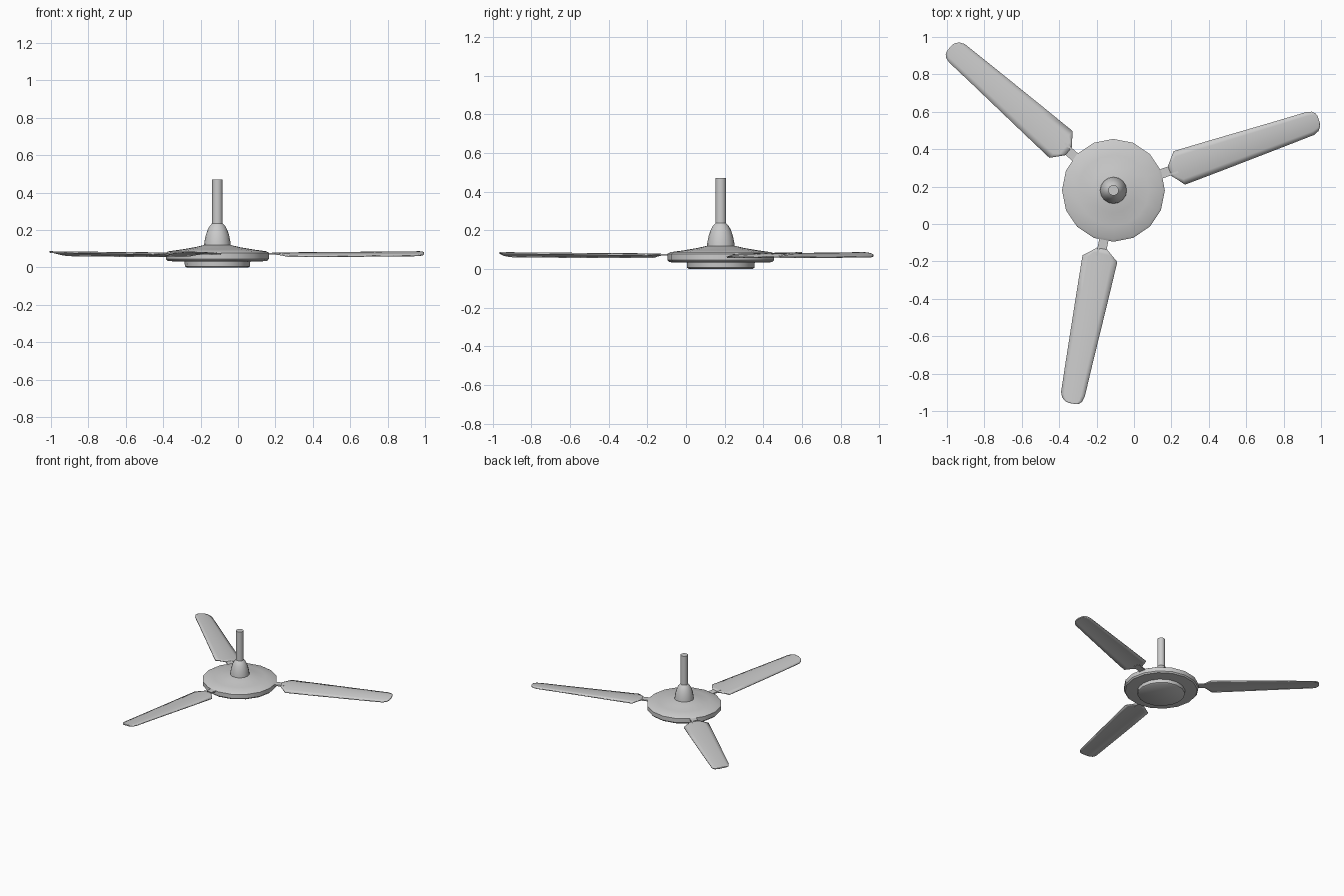
import bpy, bmesh
from math import radians, cos, sin, tau
from mathutils import Matrix

if "Cube" in bpy.data.objects:
    bpy.data.objects.remove(bpy.data.objects["Cube"])

HUB = (-0.11, 0.18, 0)


def make_object(name, bm, angle=35):
    bmesh.ops.recalc_face_normals(bm, faces=bm.faces[:])
    mesh = bpy.data.meshes.new(name)
    bm.to_mesh(mesh)
    bm.free()
    ob = bpy.data.objects.new(name, mesh)
    bpy.context.collection.objects.link(ob)
    bpy.ops.object.select_all(action='DESELECT')
    ob.select_set(True)
    bpy.context.view_layer.objects.active = ob
    bpy.ops.object.shade_smooth_by_angle(angle=radians(angle))
    return ob


def lathe(name, profile, sides=16):
    # Closed turned solid around the hub axis
    bm = bmesh.new()
    rings = [[bm.verts.new((r * cos(tau * i / sides), r * sin(tau * i / sides), z))
              for i in range(sides)] for r, z in profile]
    for a, b in zip(rings, rings[1:]):
        for i in range(sides):
            j = (i + 1) % sides
            bm.faces.new((a[i], a[j], b[j], b[i]))
    bm.faces.new(rings[0][::-1])
    bm.faces.new(rings[-1])
    make_object(name, bm).location = HUB


# Motor housing, lower cap, bell-shaped canopy and hanging rod
lathe("motor_housing", [(0.235, 0.032), (0.266, 0.035), (0.275, 0.045), (0.275, 0.078),
                        (0.262, 0.086), (0.19, 0.096), (0.12, 0.108), (0.06, 0.122)])
lathe("lower_cap", [(0.165, 0.0), (0.174, 0.006), (0.176, 0.036)])
lathe("rod_cover", [(0.072, 0.108), (0.070, 0.135), (0.063, 0.170), (0.053, 0.200),
                    (0.041, 0.222), (0.028, 0.236)])
lathe("hanging_rod", [(0.028, 0.22), (0.028, 0.47)])

# Blade outline: distance from the hub, right edge, left edge
STATIONS = [(0.318, -0.028, 0.028), (0.345, -0.060, 0.060), (0.372, -0.095, 0.093),
            (0.56, -0.089, 0.085), (0.75, -0.082, 0.076), (0.94, -0.075, 0.067),
            (1.112, -0.068, 0.060), (1.140, -0.056, 0.052), (1.155, -0.038, 0.038),
            (1.161, -0.016, 0.020)]
ACROSS = 6


def blade(name, angle):
    bm = bmesh.new()
    rows = []
    for u, lo, hi in STATIONS:
        t = (u - 0.318) / 0.843
        pitch = 0.06 + 0.07 * t
        row = []
        for k in range(ACROSS + 1):
            v = lo + (hi - lo) * k / ACROSS
            arch = (0.010 + 0.005 * t) * (1 - (v / 0.095) ** 2)
            row.append(bm.verts.new((u, v, 0.065 + pitch * v + arch)))
        rows.append(row)
    for a, b in zip(rows, rows[1:]):
        for k in range(ACROSS):
            bm.faces.new((a[k], b[k], b[k + 1], a[k + 1]))
    ob = make_object(name, bm)
    ob.location, ob.rotation_euler.z = HUB, angle
    solid = ob.modifiers.new("thickness", 'SOLIDIFY')
    solid.thickness, solid.offset = 0.008, 0


def arm(name, angle):
    bm = bmesh.new()
    bmesh.ops.create_cube(bm, size=1, matrix=Matrix.Translation((0.29, 0, 0.073))
                          @ Matrix.Diagonal((0.14, 0.05, 0.010, 1)))
    ob = make_object(name, bm)
    ob.location, ob.rotation_euler.z = HUB, angle


# Three blades on flat arms
for n in range(3):
    a = radians(19 + 120 * n)
    blade(f"blade_{n + 1}", a)
    arm(f"blade_arm_{n + 1}", a)
